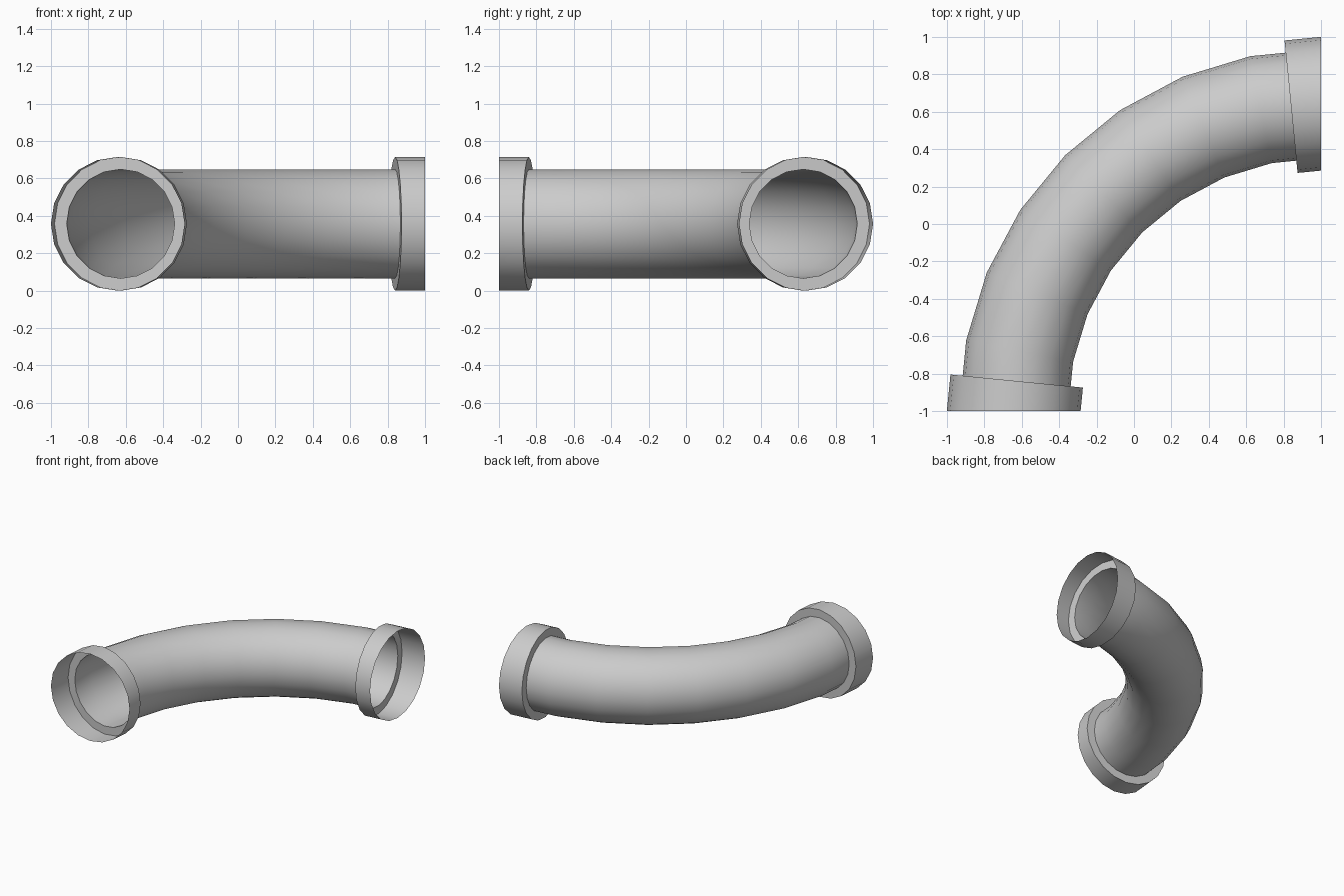
import bpy, bmesh
from math import sin, cos, pi, radians

if "Cube" in bpy.data.objects:
    bpy.data.objects.remove(bpy.data.objects["Cube"])

SIDES = 20
BEND = 1.643          # bend radius around the corner (1, -1)
PIPE, COLLAR = 0.2915, 0.3575
STEP = 11.25          # degrees per bend segment
MID = cos(radians(STEP / 2))   # half-step rings lie on the chord of a segment


def ring(bm, deg, radius, squash=1.0):
    """Circle of vertices across the bend at the given angle."""
    a, verts = radians(deg), []
    for i in range(SIDES):
        t = 2 * pi * i / SIDES
        r = (BEND + radius * cos(t)) * squash
        verts.append(bm.verts.new((1 - r * cos(a), -1 + r * sin(a),
                                   COLLAR + radius * sin(t))))
    return verts


def tube(name, specs):
    """Open skin through a series of rings."""
    bm = bmesh.new()
    rings = [ring(bm, *s) for s in specs]
    for a, b in zip(rings, rings[1:]):
        for i in range(SIDES):
            j = (i + 1) % SIDES
            bm.faces.new((a[i], a[j], b[j], b[i]))
    bmesh.ops.recalc_face_normals(bm, faces=bm.faces)
    mesh = bpy.data.meshes.new(name)
    bm.to_mesh(mesh)
    bm.free()
    ob = bpy.data.objects.new(name, mesh)
    bpy.context.collection.objects.link(ob)
    bpy.ops.object.select_all(action='DESELECT')
    ob.select_set(True)
    bpy.context.view_layer.objects.active = ob
    bpy.ops.object.shade_smooth_by_angle(angle=radians(35))


# Curved pipe between the two collars
tube("pipe_bend", [(STEP / 2, PIPE, MID)]
     + [(STEP * k, PIPE) for k in range(1, 8)]
     + [(90 - STEP / 2, PIPE, MID)])

# Open socket collars, each with a flat shoulder down to the pipe
for name, end, cut in (("front_collar", 0, STEP / 2),
                       ("side_collar", 90, 90 - STEP / 2)):
    tube(name, [(end, COLLAR), (cut, COLLAR, MID), (cut, PIPE, MID)])
